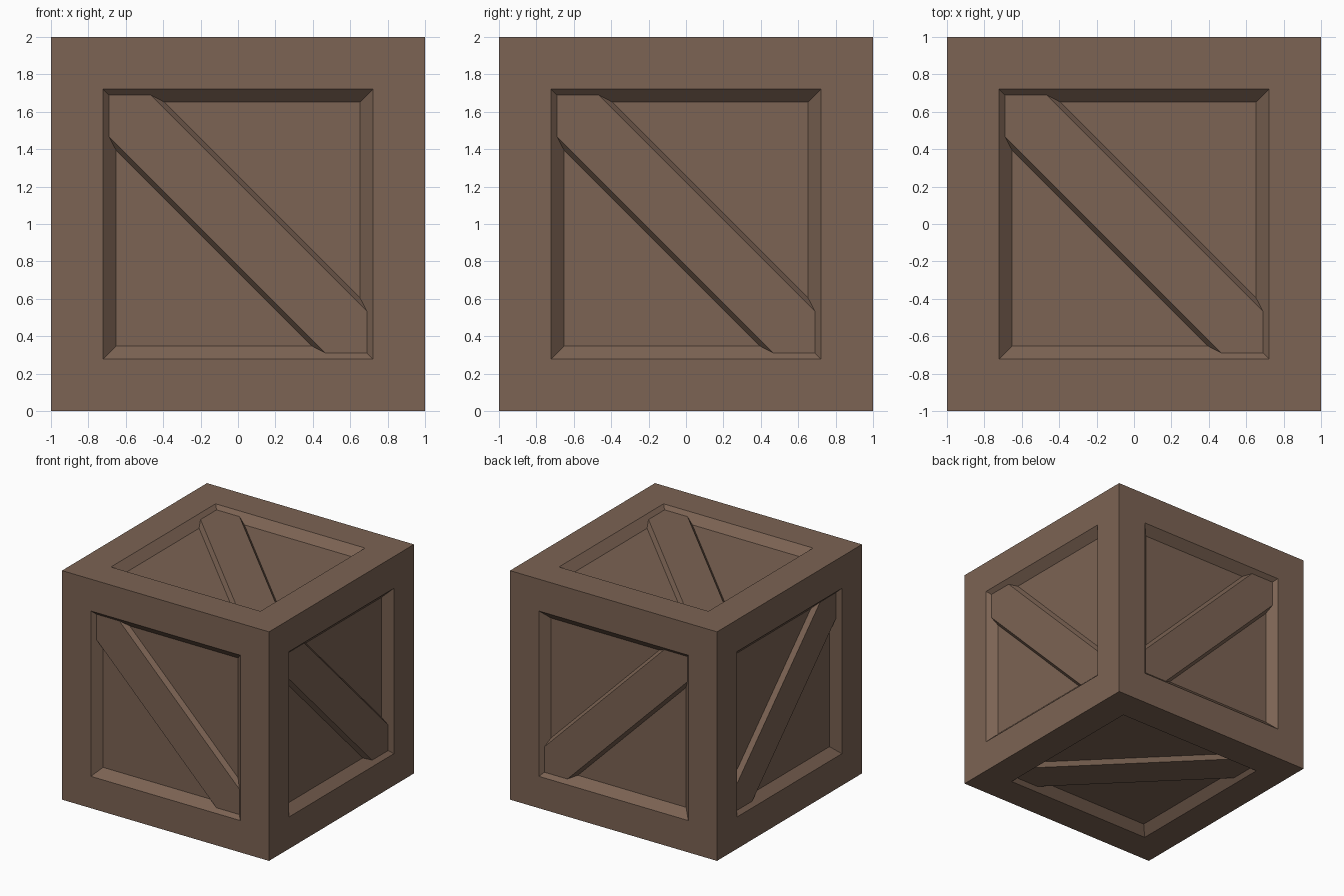
import bpy, bmesh
from mathutils import Vector

if "Cube" in bpy.data.objects:
    bpy.data.objects.remove(bpy.data.objects["Cube"])

wood = bpy.data.materials.new("brown_wood")
wood.diffuse_color = (0.2, 0.125, 0.087, 1)
wood.use_nodes = True
wood.node_tree.nodes["Principled BSDF"].inputs["Base Color"].default_value = wood.diffuse_color


def add_object(name, bm):
    bmesh.ops.recalc_face_normals(bm, faces=bm.faces)
    mesh = bpy.data.meshes.new(name)
    bm.to_mesh(mesh)
    bm.free()
    mesh.materials.append(wood)
    obj = bpy.data.objects.new(name, mesh)
    bpy.context.collection.objects.link(obj)
    obj.location.z = 1
    return obj


# Crate body: cube with a bevelled recess in every side
bm = bmesh.new()
bmesh.ops.create_cube(bm, size=2)
panels = bm.faces[:]
bmesh.ops.inset_individual(bm, faces=panels, thickness=0.278, use_even_offset=True)
bmesh.ops.inset_individual(bm, faces=panels, thickness=0.07, depth=-0.07, use_even_offset=True)
add_object("crate_body", bm)


# Diagonal brace: six-sided strip with sloped long sides, ends buried in the frame
def brace(name, u, v, n):
    bm = bmesh.new()
    rings = []
    for height, r, s in ((0.93, 0.69, 0.258), (0.968, 0.69, 0.222)):
        outline = [(-r, r), (s - r, r), (r, s - r), (r, -r), (r - s, -r), (-r, r - s)]
        rings.append([bm.verts.new(u * a + v * b + n * height) for a, b in outline])
    low, high = rings
    bm.faces.new(low)
    bm.faces.new(high)
    for i in range(6):
        j = (i + 1) % 6
        bm.faces.new((low[i], low[j], high[j], high[i]))
    add_object(name, bm)


X, Y, Z = Vector((1, 0, 0)), Vector((0, 1, 0)), Vector((0, 0, 1))
brace("front_brace", X, Z, -Y)
brace("back_brace", X, Z, Y)
brace("right_brace", Y, Z, X)
brace("left_brace", Y, Z, -X)
brace("top_brace", X, Y, Z)
brace("bottom_brace", X, Y, -Z)
